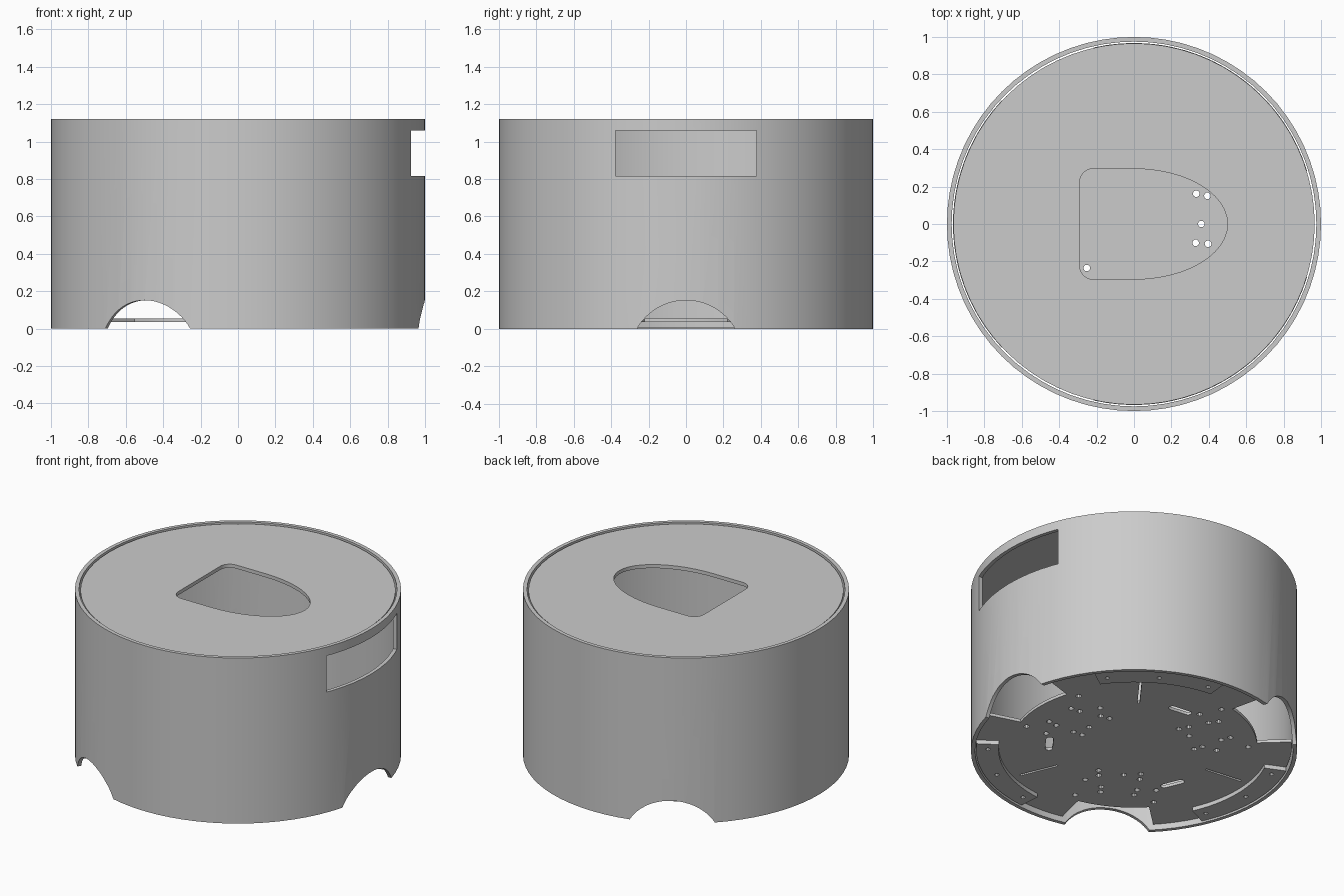
import bpy
import bmesh
from math import sin, cos, pi, radians
from mathutils import Matrix, Vector

cube = bpy.data.objects.get("Cube")
if cube:
    bpy.data.objects.remove(cube, do_unlink=True)

grey = bpy.data.materials.new("plain grey")
grey.use_nodes = True
grey.diffuse_color = (0.6, 0.6, 0.6, 1)
grey.node_tree.nodes["Principled BSDF"].inputs["Base Color"].default_value = (0.6, 0.6, 0.6, 1)


def polar(r, deg):
    return (r * cos(radians(deg)), r * sin(radians(deg)))


def arc(r, a, b, n):
    return [polar(r, a + (b - a) * i / n) for i in range(n + 1)]


def circle(r, n, cx=0, cy=0):
    return [(cx + r * cos(2 * pi * i / n), cy + r * sin(2 * pi * i / n)) for i in range(n)]


def bar(length, width, r, deg, turn):
    """Rounded slot centred at polar (r, deg), its long axis turned by turn degrees."""
    cx, cy = polar(r, deg)
    h, w = (length - width) / 2, width / 2
    pts = [(h + x, y) for x, y in arc(w, -90, 90, 6)]
    pts += [(-h + x, y) for x, y in arc(w, 90, 270, 6)]
    c, s = cos(radians(turn)), sin(radians(turn))
    return [(cx + x * c - y * s, cy + x * s + y * c) for x, y in pts]


def sheet(name, loops, z0, z1):
    """Extrude an outline (first loop) with holes (other loops) from z0 to z1."""
    cu = bpy.data.curves.new(name, 'CURVE')
    cu.dimensions = '2D'
    cu.fill_mode = 'BOTH'
    cu.extrude = (z1 - z0) / 2
    for pts in loops:
        sp = cu.splines.new('POLY')
        sp.points.add(len(pts) - 1)
        for p, (x, y) in zip(sp.points, pts):
            p.co = (x, y, 0, 1)
        sp.use_cyclic_u = True
    tmp = bpy.data.objects.new(name + " outline", cu)
    bpy.context.collection.objects.link(tmp)
    bpy.context.view_layer.update()
    dg = bpy.context.evaluated_depsgraph_get()
    me = bpy.data.meshes.new_from_object(tmp.evaluated_get(dg))
    bpy.data.objects.remove(tmp, do_unlink=True)
    bm = bmesh.new()
    bm.from_mesh(me)
    bmesh.ops.remove_doubles(bm, verts=bm.verts, dist=1e-5)
    bmesh.ops.translate(bm, verts=bm.verts, vec=(0, 0, (z0 + z1) / 2))
    bmesh.ops.recalc_face_normals(bm, faces=bm.faces)
    bm.to_mesh(me)
    bm.free()
    me.name = name
    me.materials.clear()
    me.materials.append(grey)
    ob = bpy.data.objects.new(name, me)
    bpy.context.collection.objects.link(ob)
    return ob


def cut(ob, cutters):
    """Subtract the cutters from ob, then discard them."""
    for c in cutters:
        m = ob.modifiers.new("cut", 'BOOLEAN')
        m.operation = 'DIFFERENCE'
        m.solver = 'EXACT'
        m.object = c
    bpy.context.view_layer.update()
    dg = bpy.context.evaluated_depsgraph_get()
    me = bpy.data.meshes.new_from_object(ob.evaluated_get(dg))
    ob.modifiers.clear()
    ob.data = me
    for c in cutters:
        bpy.data.objects.remove(c, do_unlink=True)


HEIGHT = 1.12
SPOKES = (0, 120, 240)

# Round outer wall, with a side window and three wheel arches
wall = sheet("outer_wall", [circle(1, 72), circle(0.975, 72)], 0, HEIGHT)
window = sheet("window_cutter",
               [[(0.7, -0.377), (1.2, -0.377), (1.2, 0.377), (0.7, 0.377)]], 0.815, 1.06)
cutters = [window]
for a in SPOKES:
    c = sheet("arch_cutter", [circle(0.302, 64)], 0.5, 1.2)
    c.data.transform(Matrix.Rotation(radians(a), 4, 'Z')
                     @ Matrix.Translation(Vector((0, 0, -0.15)))
                     @ Matrix.Rotation(pi / 2, 4, 'Y'))
    cutters.append(c)
cut(wall, cutters)

# Lid with a rounded, bullet-shaped opening
opening = [(0.5 * cos(t), 0.295 * sin(t)) for t in (-pi / 2 + pi * i / 24 for i in range(25))]
opening += [(-0.22 + x, 0.225 + y) for x, y in arc(0.07, 90, 180, 6)]
opening += [(-0.22 + x, -0.225 + y) for x, y in arc(0.07, 180, 270, 6)]
sheet("lid", [circle(0.966, 72), opening], 1.088, 1.112)

# Floor plate: wheel notches, slots and screw holes repeated three times
HOLES = [(0.70, 21), (0.60, 10), (0.54, 12), (0.51, 26), (0.42, 21), (0.37, 26), (0.36, 0),
         (0.345, -17), (0.41, -15), (0.60, -10), (0.54, -12), (0.70, -20), (0.56, -24)]
outline, holes = [], []
for a in SPOKES:
    outline += arc(0.755, a - 17, a + 17, 8)
    outline += arc(0.968, a + 17, a + 103, 20)
    holes += [circle(0.018, 10, *polar(r, a + d)) for r, d in HOLES]
    holes.append(bar(0.16, 0.045, 0.52, a + 83, a + 173))
    holes.append(bar(0.26, 0.014, 0.655, a + 53, a + 53))
sheet("floor_plate", [outline] + holes, 0.035, 0.055)

# Curved mounting strips under the floor, between the wheels
for i, a in enumerate(SPOKES):
    mid = a + 60
    strip = arc(0.968, mid - 24.5, mid + 24.5, 14) + arc(0.83, mid + 24.5, mid - 24.5, 14)
    screws = [circle(0.014, 10, *polar(0.895, mid + d)) for d in (-20.5, 0, 20.5)]
    sheet(f"mounting_strip_{i + 1}", [strip] + screws, 0.008, 0.035)

# Smooth round surfaces, keep hard edges
bpy.ops.object.select_all(action='DESELECT')
for ob in bpy.context.collection.objects:
    if ob.type == 'MESH':
        ob.select_set(True)
        bpy.context.view_layer.objects.active = ob
bpy.ops.object.shade_smooth_by_angle(angle=radians(30))
